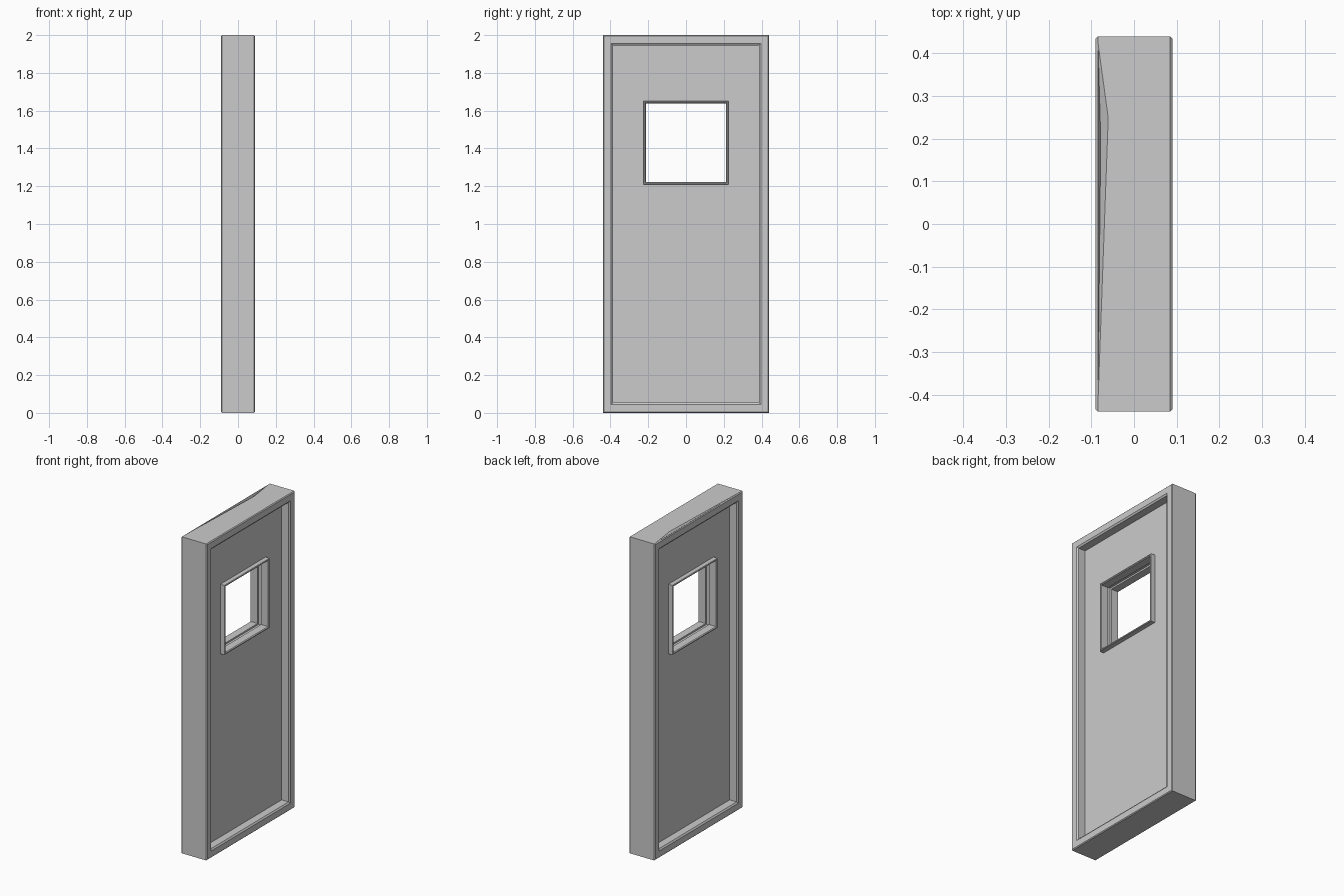
import bpy, bmesh

if "Cube" in bpy.data.objects:
    bpy.data.objects.remove(bpy.data.objects["Cube"])


def finish(name, bm):
    bmesh.ops.recalc_face_normals(bm, faces=bm.faces)
    me = bpy.data.meshes.new(name)
    bm.to_mesh(me)
    bm.free()
    ob = bpy.data.objects.new(name, me)
    bpy.context.collection.objects.link(ob)
    return ob


def rect_ring(name, rect, half):
    """Sweep a (depth x, inset) half profile, mirrored in x, around a y/z rectangle."""
    hy, z0, z1 = rect
    profile = half + [(-x, i) for x, i in reversed(half)]
    bm = bmesh.new()
    loops = []
    for x, i in profile:
        a, lo, hi = hy - i, z0 + i, z1 - i
        loops.append([bm.verts.new((x, y, z))
                      for y, z in ((-a, lo), (a, lo), (a, hi), (-a, hi))])
    for k, loop in enumerate(loops):
        nxt = loops[(k + 1) % len(loops)]
        for j in range(4):
            bm.faces.new((loop[j], loop[(j + 1) % 4], nxt[(j + 1) % 4], nxt[j]))
    return finish(name, bm)


# Chamfered outer frame with a stepped inner lip
frame = rect_ring("door_frame", (0.44, 0.0, 2.0),
                  [(0.085, 0), (0.09, 0.005), (0.09, 0.044),
                   (0.083, 0.054), (0.034, 0.054)])

# Shallow dent in the top of the frame, near the back edge
bm = bmesh.new()
dent = [bm.verts.new(p) for p in ((-0.0845, 0.43, 2.0005), (-0.06, 0.25, 2.0005),
                                  (-0.0845, -0.43, 2.0005), (-0.078, 0.2, 1.98))]
for f in ((0, 1, 2), (0, 1, 3), (1, 2, 3), (2, 0, 3)):
    bm.faces.new([dent[i] for i in f])
cutter = finish("dent_cutter", bm)
cutter.hide_render = True
cutter.hide_set(True)
cut = frame.modifiers.new("dent", 'BOOLEAN')
cut.operation = 'DIFFERENCE'
cut.object = cutter

# Recessed door panel: both faces, with the window opening
bm = bmesh.new()
for x in (0.035, -0.035):
    loops = []
    for hy, z0, z1 in ((0.386, 0.054, 1.946), (0.222, 1.213, 1.647)):
        loops.append([bm.verts.new((x, y, z))
                      for y, z in ((-hy, z0), (hy, z0), (hy, z1), (-hy, z1))])
    for j in range(4):
        q = [loops[0][j], loops[0][(j + 1) % 4], loops[1][(j + 1) % 4], loops[1][j]]
        bm.faces.new(q if x > 0 else q[::-1])
me = bpy.data.meshes.new("door_panel")
bm.to_mesh(me)
bm.free()
bpy.context.collection.objects.link(bpy.data.objects.new("door_panel", me))

# Raised window trim on both sides, with a glazing slot in the middle
rect_ring("window_trim", (0.225, 1.21, 1.65),
          [(0.012, 0.002), (0.012, 0.012), (0.06, 0.012), (0.065, 0.008),
           (0.065, 0.003), (0.062, 0), (0.03, 0), (0.03, 0.0005)][::-1])
